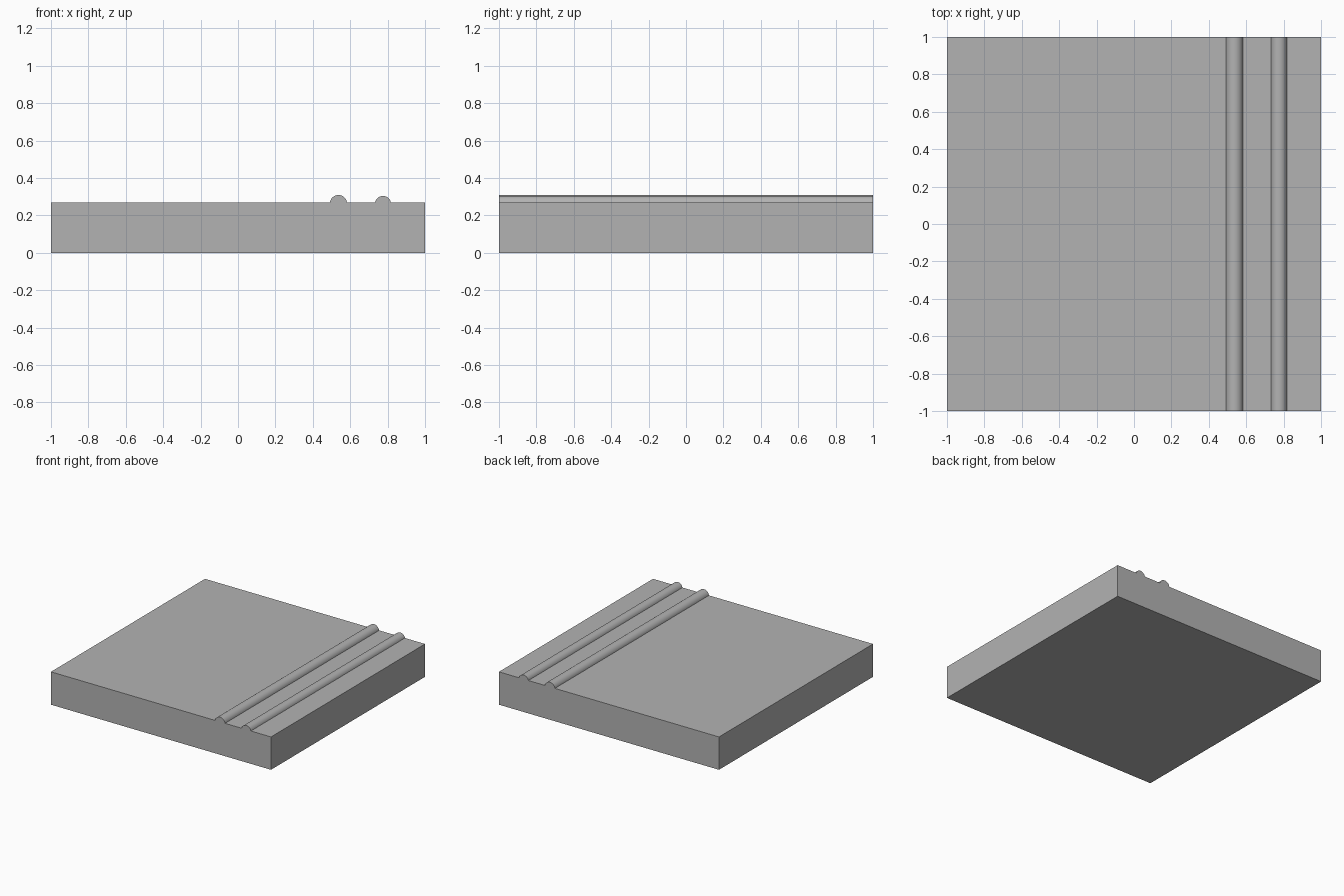
import bpy
import bmesh
import math

if "Cube" in bpy.data.objects:
    bpy.data.objects.remove(bpy.data.objects["Cube"], do_unlink=True)

TOP = 0.27
STEPS = 20

# Single plain grey material
grey = bpy.data.materials.new("plain grey")
grey.use_nodes = True
colour = (0.45, 0.45, 0.45, 1.0)
grey.diffuse_color = colour
grey.node_tree.nodes["Principled BSDF"].inputs["Base Color"].default_value = colour


def ridge_arc(centre, half_width, height):
    """Circular arc rising from the slab top, listed left to right."""
    radius = (half_width ** 2 + height ** 2) / (2 * height)
    sweep = math.asin(min(1, half_width / radius))
    base = TOP + height - radius
    angles = [sweep * (2 * i / STEPS - 1) for i in range(STEPS + 1)]
    return [(centre + radius * math.sin(a), base + radius * math.cos(a)) for a in angles]


# Slab outline with the two rounded ridges on its top edge
profile = [(-1, 0), (-1, TOP)]
profile += ridge_arc(0.537, 0.0455, 0.039)
profile += ridge_arc(0.775, 0.0425, 0.034)
profile += [(1, TOP), (1, 0)]

# Extrude the outline from front to back
bm = bmesh.new()
front = bm.faces.new([bm.verts.new((x, -1, z)) for x, z in profile])
extruded = bmesh.ops.extrude_face_region(bm, geom=[front], use_keep_orig=True)
moved = [v for v in extruded["geom"] if isinstance(v, bmesh.types.BMVert)]
bmesh.ops.translate(bm, verts=moved, vec=(0, 2, 0))
bmesh.ops.recalc_face_normals(bm, faces=bm.faces)

mesh = bpy.data.meshes.new("ridged_slab")
bm.to_mesh(mesh)
bm.free()
mesh.materials.append(grey)
slab = bpy.data.objects.new("ridged_slab", mesh)
bpy.context.collection.objects.link(slab)

# Smooth ridges, crisp slab edges
bpy.ops.object.select_all(action="DESELECT")
slab.select_set(True)
bpy.context.view_layer.objects.active = slab
bpy.ops.object.shade_smooth_by_angle(angle=math.radians(30))
